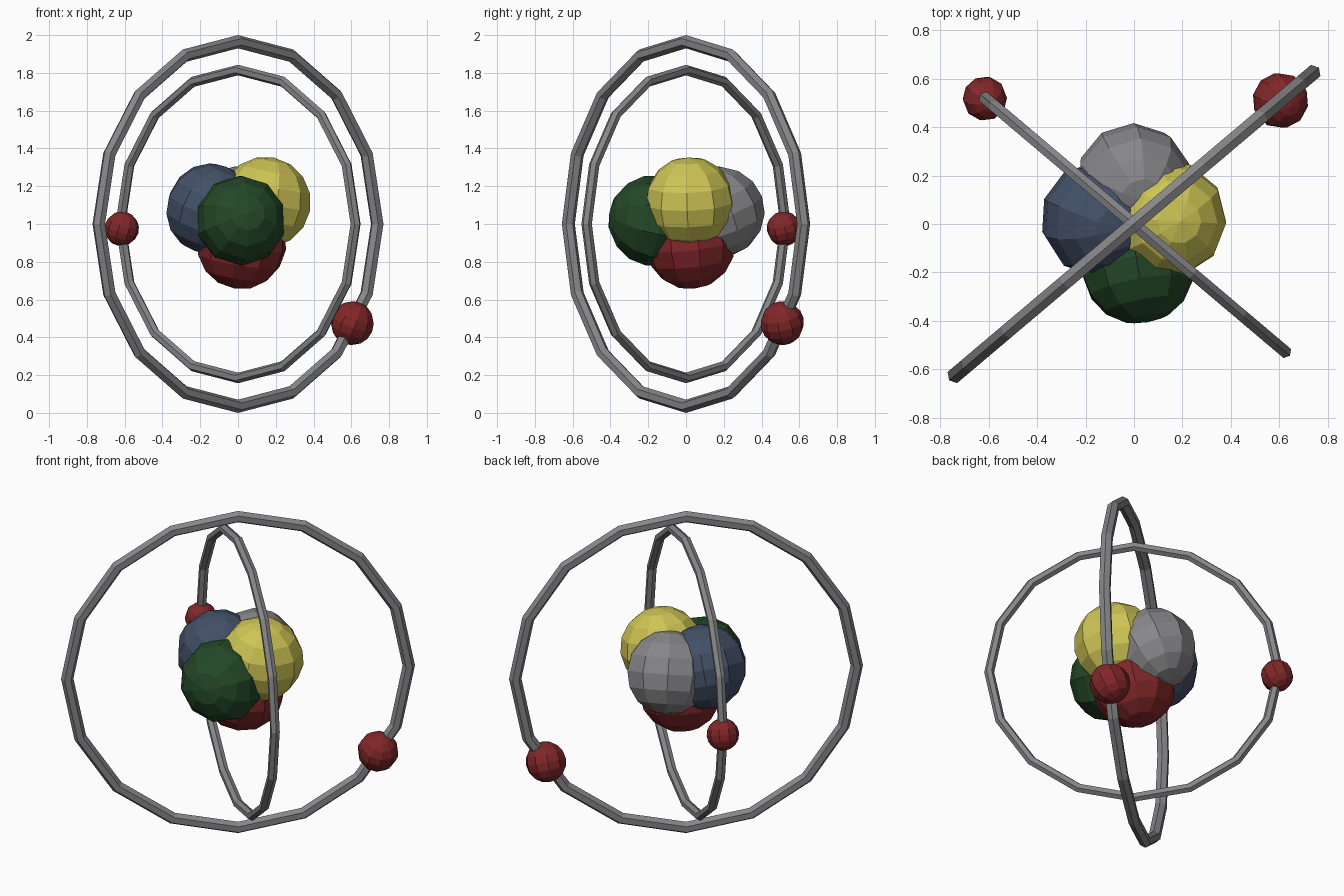
import bpy
import math

if "Cube" in bpy.data.objects:
    bpy.data.objects.remove(bpy.data.objects["Cube"])


def material(name, rgb):
    m = bpy.data.materials.new(name)
    m.diffuse_color = (*rgb, 1)
    m.use_nodes = True
    m.node_tree.nodes["Principled BSDF"].inputs["Base Color"].default_value = m.diffuse_color
    return m


RED = material("dark red", (0.22, 0.02, 0.022))
GREEN = material("dark green", (0.017, 0.065, 0.02))
BLUE = material("slate blue", (0.055, 0.08, 0.135))
YELLOW = material("yellow", (0.62, 0.56, 0.09))
GREY = material("grey", (0.24, 0.24, 0.25))


def ball(name, centre, radius, mat, tilt):
    bpy.ops.mesh.primitive_uv_sphere_add(
        segments=10, ring_count=8, radius=radius, location=centre,
        rotation=[math.radians(a) for a in tilt])
    ob = bpy.context.object
    ob.name = name
    ob.data.materials.append(mat)


def ring(name, radius, tube, turn):
    bpy.ops.mesh.primitive_torus_add(
        major_segments=16, minor_segments=6, major_radius=radius,
        minor_radius=tube, location=(0, 0, 1),
        rotation=(math.pi / 2, 0, math.radians(turn)))
    ob = bpy.context.object
    ob.name = name
    ob.data.materials.append(GREY)


# Two upright orbit rings, crossing at the vertical axis
ring("outer_orbit", 0.965, 0.035, 40.2)
ring("inner_orbit", 0.815, 0.028, -40.2)

# Cluster of five overlapping balls at the core
R = 0.241
ball("core_blue", (-0.145, 0.02, 1.08), R, BLUE, (10, 20, 0))
ball("core_yellow", (0.145, 0.02, 1.115), R, YELLOW, (5, 10, 15))
ball("core_red", (0.02, 0.02, 0.895), R, RED, (10, 5, 30))
ball("core_green", (0.015, -0.172, 1.018), R, GREEN, (80, 0, 10))
ball("core_grey", (0.0, 0.176, 1.065), R, GREY, (20, 10, 0))

# Small balls riding on the orbits
ball("outer_electron", (0.605, 0.51, 0.475), 0.116, RED, (15, 20, 10))
ball("inner_electron", (-0.616, 0.518, 0.975), 0.092, RED, (20, 10, 25))
